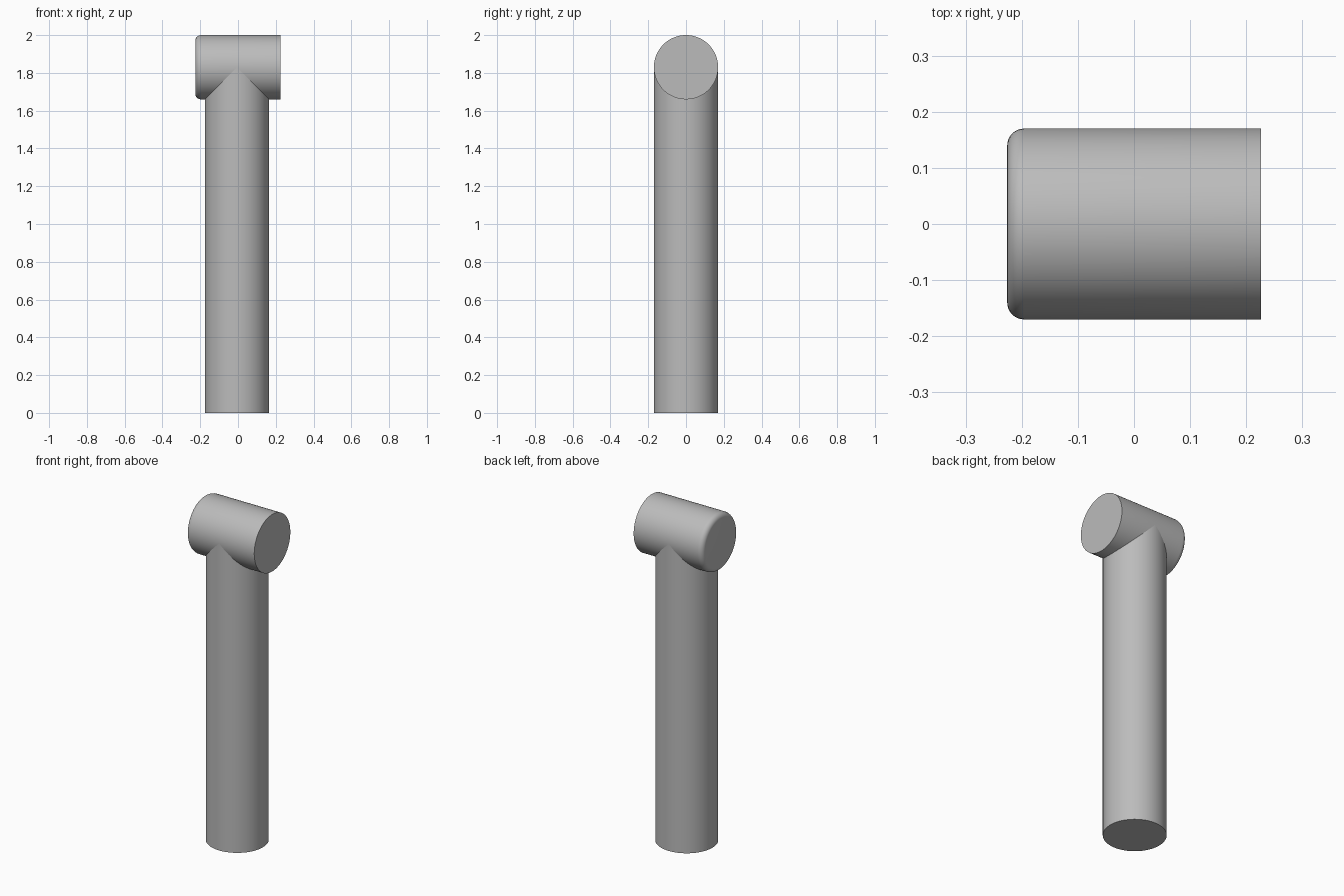
import bpy
import bmesh
from math import radians, pi, cos, sin
from mathutils import Matrix

cube = bpy.data.objects.get("Cube")
if cube:
    bpy.data.objects.remove(cube, do_unlink=True)

RADIUS = 0.17
HALF_BAR = 0.226
FILLET = 0.03
BAR_Z = 2 - RADIUS
SIDES = 96

grey = bpy.data.materials.new("light grey")
grey.use_nodes = True
grey.diffuse_color = (0.5, 0.5, 0.5, 1)
grey.node_tree.nodes["Principled BSDF"].inputs["Base Color"].default_value = (0.5, 0.5, 0.5, 1)


def lathe(name, profile, matrix):
    """Closed solid of revolution from (radius, height) rings, with flat caps."""
    bm = bmesh.new()
    rings = []
    for r, h in profile:
        angles = [2 * pi * i / SIDES for i in range(SIDES)]
        rings.append([bm.verts.new((r * cos(a), r * sin(a), h)) for a in angles])
    for low, high in zip(rings, rings[1:]):
        for i in range(SIDES):
            j = (i + 1) % SIDES
            bm.faces.new((low[i], low[j], high[j], high[i]))
    bm.faces.new(rings[0][::-1])
    bm.faces.new(rings[-1])
    bm.transform(matrix)
    mesh = bpy.data.meshes.new(name)
    bm.to_mesh(mesh)
    bm.free()
    mesh.materials.append(grey)
    obj = bpy.data.objects.new(name, mesh)
    bpy.context.collection.objects.link(obj)
    return obj


# Upright post, ending inside the crossbar
post = lathe("post", [(RADIUS, 0), (RADIUS, BAR_Z)], Matrix.Translation((-0.005, 0, 0)))

# Crossbar along x, rounded at its right end and sharp at its left end
steps = 8
rounded = [(RADIUS - FILLET + FILLET * sin(pi / 2 * i / steps),
            -HALF_BAR + FILLET - FILLET * cos(pi / 2 * i / steps)) for i in range(steps + 1)]
crossbar = lathe("crossbar", rounded + [(RADIUS, HALF_BAR)],
                 Matrix.Translation((0, 0, BAR_Z)) @ Matrix.Rotation(radians(90), 4, "Y"))

# Smooth shading with crisp rims
bpy.ops.object.select_all(action="DESELECT")
for part in (post, crossbar):
    part.select_set(True)
bpy.context.view_layer.objects.active = post
bpy.ops.object.shade_smooth_by_angle(angle=radians(30))
